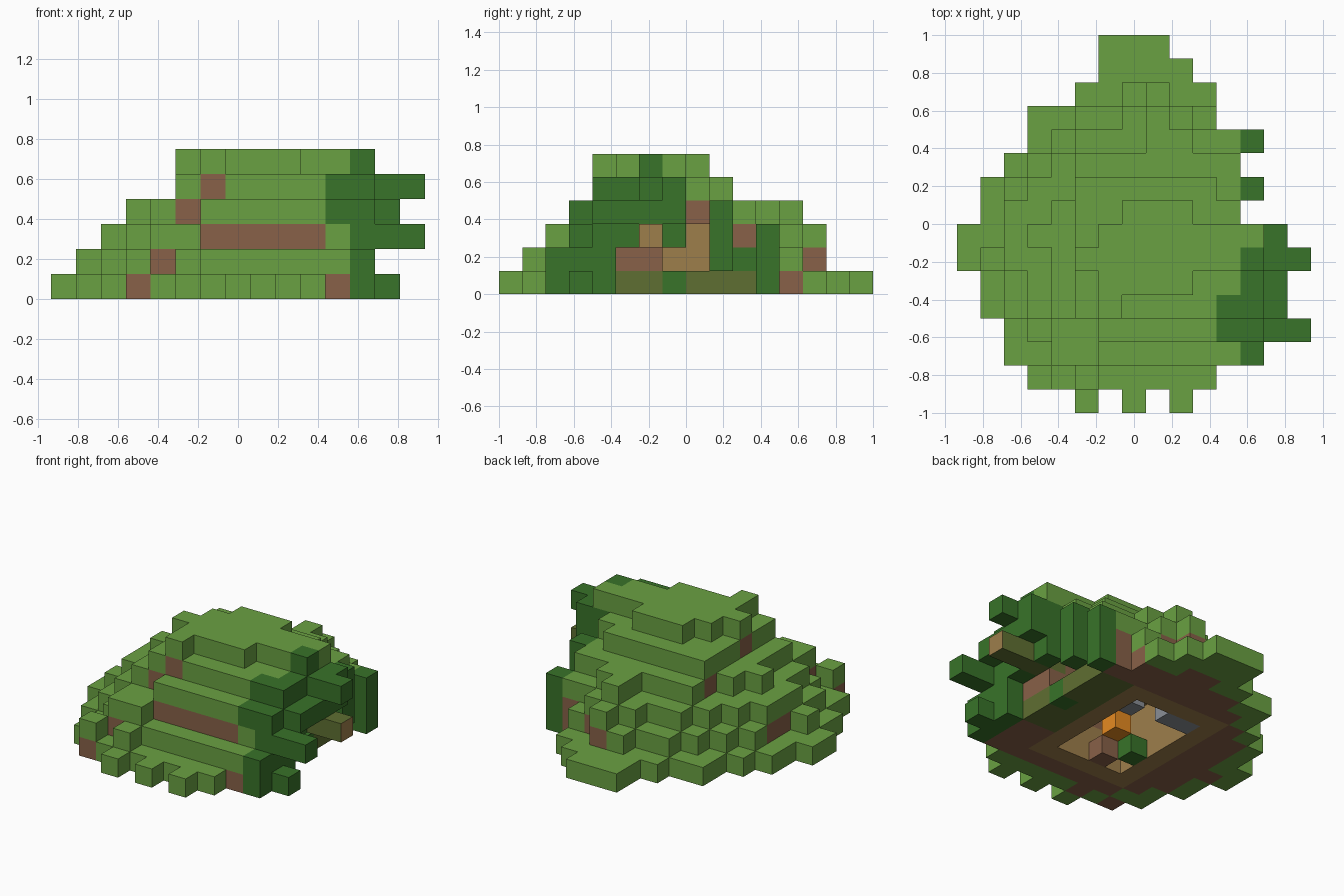
import bpy, bmesh
from mathutils import Vector

cube = bpy.data.objects.get("Cube")
if cube:
    bpy.data.objects.remove(cube)

CELL = 0.125
ORIGIN = Vector((-0.9375, -1.0, 0.0))


def make_material(name, rgb):
    linear = [((c / 255 + 0.055) / 1.055) ** 2.4 for c in rgb] + [1.0]
    mat = bpy.data.materials.new(name)
    mat.use_nodes = True
    mat.diffuse_color = linear
    mat.node_tree.nodes["Principled BSDF"].inputs["Base Color"].default_value = linear
    return mat


MATERIALS = {
    "grass": make_material("grass green", (106, 161, 66)),
    "leaf": make_material("dark leaf green", (56, 115, 41)),
    "soil": make_material("soil brown", (136, 97, 72)),
    "wood": make_material("tan wood", (158, 126, 75)),
    "moss": make_material("mossy olive", (95, 111, 50)),
    "lamp": make_material("lamp orange", (230, 138, 33)),
    "stone": make_material("stone grey", (138, 143, 150)),
}

cells = {}  # grid cell -> (part name, material name)


def block(i0, i1, j0, j1, k0, k1):
    """All grid cells of a box, ends included."""
    return [(i, j, k) for i in range(i0, i1 + 1)
            for j in range(j0, j1 + 1) for k in range(k0, k1 + 1)]


def fill(part, colour, *box):
    for cell in block(*box):
        cells[cell] = (part, colour)


def terrace(level, *boxes):
    for box in boxes:
        fill("hill", "grass", *box, level, level)


# Stepped hill, one terrace per level
terrace(0, (3, 10, 1, 12), (2, 11, 2, 10), (1, 11, 4, 9), (0, 11, 6, 7),
        (3, 11, 11, 11), (5, 10, 13, 13), (6, 9, 14, 14), (6, 8, 15, 15))
for i in (5, 7, 9):
    terrace(0, (i, i, 0, 0))
terrace(1, (3, 3, 1, 1), (5, 5, 1, 1), (4, 11, 2, 10), (3, 11, 3, 10),
        (2, 11, 4, 9), (1, 11, 6, 6), (4, 11, 11, 11), (5, 10, 12, 12), (7, 8, 13, 13))
terrace(2, (4, 5, 2, 2), (4, 11, 3, 10), (3, 11, 4, 9), (2, 11, 6, 8),
        (5, 11, 11, 11), (7, 9, 12, 12), (8, 8, 13, 13))
terrace(3, (6, 10, 3, 3), (4, 11, 4, 8), (3, 3, 7, 7), (5, 11, 9, 10),
        (8, 9, 11, 11), (8, 8, 12, 12))
terrace(4, (5, 10, 4, 9), (11, 11, 5, 8))
terrace(5, (7, 9, 8, 8), (5, 11, 6, 6), (6, 12, 7, 7), (6, 9, 5, 5), (6, 6, 4, 4))

# Covered ground is soil, open ground stays grass
for i, j, k in list(cells):
    if (i, j, k + 1) in cells:
        cells[i, j, k] = ("hill", "soil")

# Hollow room, open below; its lining is wood wherever the hill encloses it
room = set(block(5, 8, 4, 9, 0, 2))
for i, j, k in room:
    for x, y, z in block(i - 1, i + 1, j - 1, j + 1, k, k + 1):
        around = ((x - 1, y, z), (x + 1, y, z), (x, y - 1, z), (x, y + 1, z), (x, y, z + 1))
        if (x, y, z) in cells and all(c in cells for c in around):
            cells[x, y, z] = ("room_walls", "wood")
for cell in room | set(block(9, 11, 7, 8, 1, 2)):
    cells.pop(cell, None)

# Doorway with a log jutting out beside it
fill("doorstep", "moss", 10, 11, 5, 10, 0, 0)
fill("log_beam", "moss", 11, 14, 6, 6, 2, 2)

# Vines and bushes around the doorway
for box in ((12, 12, 2, 2, 0, 1), (12, 12, 3, 3, 0, 3), (13, 13, 3, 3, 0, 0),
            (12, 14, 3, 3, 2, 2), (12, 12, 4, 4, 0, 2), (12, 12, 5, 5, 2, 2),
            (11, 12, 3, 4, 3, 3), (11, 12, 4, 4, 4, 4), (12, 13, 4, 6, 3, 3),
            (12, 12, 5, 6, 4, 4), (13, 14, 6, 6, 4, 4), (12, 12, 6, 6, 5, 5),
            (12, 13, 7, 7, 3, 4), (12, 12, 7, 7, 2, 2), (11, 11, 7, 7, 0, 0),
            (12, 12, 9, 9, 1, 3), (11, 11, 10, 10, 1, 1), (12, 12, 11, 11, 0, 2)):
    fill("vines", "leaf", *box)

# Furnishings
fill("lamp", "lamp", 6, 6, 5, 5, 1, 1)
fill("table", "soil", 6, 6, 4, 4, 0, 0)
fill("potted_plant", "leaf", 5, 5, 5, 5, 0, 0)
fill("stove", "stone", 5, 6, 9, 9, 0, 0)
fill("flue", "stone", 6, 6, 6, 6, 2, 2)

SIDES = [Vector(s) for s in ((1, 0, 0), (-1, 0, 0), (0, 1, 0),
                             (0, -1, 0), (0, 0, 1), (0, 0, -1))]


def build_part(part):
    """Mesh the exposed cell faces of one part."""
    names = sorted({c for p, c in cells.values() if p == part})
    if part == "log_beam":
        names.append("wood")
    bm = bmesh.new()
    for cell, (owner, colour) in cells.items():
        if owner != part:
            continue
        centre = Vector(cell) + Vector((0.5, 0.5, 0.5))
        for side in SIDES:
            if tuple(int(c) for c in Vector(cell) + side) in cells:
                continue
            u = Vector((side.y, side.z, side.x))
            v = side.cross(u)
            mid = centre + side / 2
            corners = [mid + (a * u + b * v) / 2
                       for a, b in ((-1, -1), (1, -1), (1, 1), (-1, 1))]
            face = bm.faces.new([bm.verts.new(ORIGIN + c * CELL) for c in corners])
            # Cut ends of the log show bare wood
            cut_end = part == "log_beam" and side.x != 0
            face.material_index = names.index("wood" if cut_end else colour)
    bmesh.ops.remove_doubles(bm, verts=bm.verts, dist=0.001)
    mesh = bpy.data.meshes.new(part)
    bm.to_mesh(mesh)
    bm.free()
    for name in names:
        mesh.materials.append(MATERIALS[name])
    bpy.context.scene.collection.objects.link(bpy.data.objects.new(part, mesh))


for part in sorted({p for p, c in cells.values()}):
    build_part(part)
